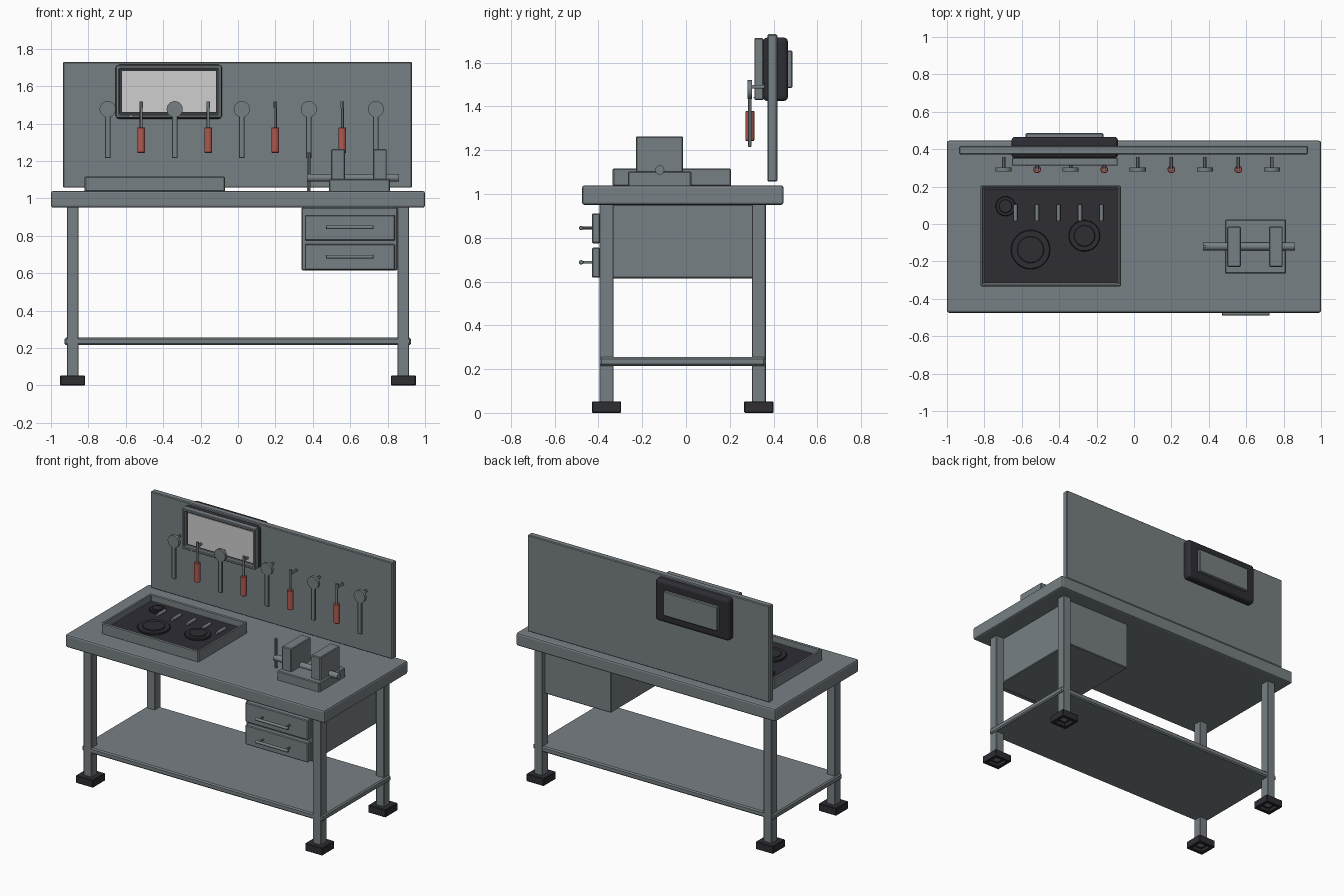
import bpy, bmesh, math
from mathutils import Vector

if "Cube" in bpy.data.objects:
    bpy.data.objects.remove(bpy.data.objects["Cube"])


def material(name, rgb):
    m = bpy.data.materials.new(name)
    m.diffuse_color = (*rgb, 1)
    m.use_nodes = True
    m.node_tree.nodes["Principled BSDF"].inputs["Base Color"].default_value = m.diffuse_color
    return m


GREY = material("steel grey", (0.185, 0.215, 0.228))
DARK = material("charcoal", (0.026, 0.026, 0.034))
RED = material("handle red", (0.43, 0.10, 0.08))
SCREEN = material("screen light grey", (0.62, 0.62, 0.62))
WHITE = material("indicator white", (0.95, 0.95, 0.95))


def finish(name, bm, mat, bevel=0, segments=1, smooth=False):
    me = bpy.data.meshes.new(name)
    bmesh.ops.recalc_face_normals(bm, faces=bm.faces)
    bm.to_mesh(me)
    bm.free()
    ob = bpy.data.objects.new(name, me)
    bpy.context.collection.objects.link(ob)
    me.materials.append(mat)
    if bevel:
        mod = ob.modifiers.new("Bevel", 'BEVEL')
        mod.width, mod.segments = bevel, segments
    if smooth:
        bpy.ops.object.select_all(action='DESELECT')
        ob.select_set(True)
        bpy.context.view_layer.objects.active = ob
        bpy.ops.object.shade_smooth_by_angle()
    return ob


def box_mesh(x, y, z):
    bm = bmesh.new()
    bmesh.ops.create_cube(bm, size=1)
    for v in bm.verts:
        v.co = [r[0] if c < 0 else r[1] for c, r in zip(v.co, (x, y, z))]
    return bm


def box(name, x, y, z, mat=GREY, bevel=0.005, segments=1):
    return finish(name, box_mesh(x, y, z), mat, bevel, segments)


def recessed_box(name, x, y, z, direction, rim, depth, mat, bevel=0.004):
    """Box whose face towards `direction` is sunk, leaving a rim."""
    bm = box_mesh(x, y, z)
    bm.normal_update()
    d = Vector(direction)
    face = max(bm.faces, key=lambda f: f.normal.dot(d))
    bmesh.ops.inset_individual(bm, faces=[face], thickness=rim)
    floor = bmesh.ops.extrude_discrete_faces(bm, faces=[face])["faces"][0]
    bmesh.ops.translate(bm, verts=floor.verts, vec=-d * depth)
    return finish(name, bm, mat, bevel)


def rod(name, a, b, r, mat=GREY, sides=20, bevel=0):
    """Cylinder between two points."""
    a, b = Vector(a), Vector(b)
    bm = bmesh.new()
    bmesh.ops.create_cone(bm, cap_ends=True, segments=sides, radius1=r,
                          radius2=r, depth=(b - a).length)
    rot = (b - a).to_track_quat('Z', 'Y').to_matrix()
    for v in bm.verts:
        v.co = rot @ v.co + (a + b) / 2
    return finish(name, bm, mat, bevel, 1, sides > 8)


# Bench top and lower shelf
box("bench_top", (-1, 1), (-0.475, 0.446), (0.95, 1.04), bevel=0.012, segments=2)
box("lower_shelf", (-0.928, 0.926), (-0.395, 0.363), (0.215, 0.255), bevel=0.008)

# Legs with hollow feet
for sx in (-1, 1):
    for yc, end in ((-0.363, "front"), (0.333, "back")):
        x = sx * 0.884
        box(end + "_leg", (x - 0.031, x + 0.031), (yc - 0.032, yc + 0.032),
            (0.025, 0.96), bevel=0.003)
        recessed_box(end + "_foot", (x - 0.067, x + 0.067), (yc - 0.067, yc + 0.067),
                     (0, 0.053), (0, 0, -1), 0.034, 0.03, DARK)

# Drawer cabinet, drawer fronts and pull handles
box("drawer_cabinet", (0.34, 0.853), (-0.395, 0.34), (0.615, 0.952))
for z0 in (0.618, 0.775):
    box("drawer_front", (0.357, 0.84), (-0.43, -0.393), (z0, z0 + 0.137))
    zh = z0 + 0.07
    rod("drawer_handle", (0.47, -0.479, zh), (0.725, -0.479, zh), 0.01, sides=14, bevel=0.002)
    for x in (0.495, 0.70):
        rod("handle_post", (x, -0.425, zh), (x, -0.479, zh), 0.006, sides=12)

# Back board
box("back_board", (-0.935, 0.93), (0.372, 0.417), (1.057, 1.73))

# Monitor through the board
box("monitor_body", (-0.655, -0.085), (0.352, 0.466), (1.425, 1.715), DARK, 0.02, 3)
recessed_box("monitor_frame", (-0.653, -0.087), (0.312, 0.354), (1.43, 1.712),
             (0, -1, 0), 0.026, 0.03, GREY)
box("screen_border", (-0.628, -0.112), (0.338, 0.343), (1.455, 1.687), DARK, 0)
box("screen", (-0.62, -0.118), (0.333, 0.339), (1.463, 1.68), SCREEN, 0)
box("indicator_light", (-0.578, -0.566), (0.309, 0.313), (1.438, 1.444), WHITE, 0)
box("monitor_back_panel", (-0.58, -0.163), (0.46, 0.486), (1.485, 1.655))

# Hanging tools, alternating spanner and screwdriver, each on a hook
TY = 0.292
for i in range(9):
    x = -0.697 + i * 0.1793
    rod("hook", (x, TY, 1.49), (x, 0.358, 1.49), 0.009, sides=12)
    if i % 2 == 0:
        rod("spanner_head", (x, TY - 0.01, 1.477), (x, TY + 0.01, 1.477), 0.043, sides=24)
        box("spanner_handle", (x - 0.015, x + 0.015), (TY - 0.008, TY + 0.008),
            (1.215, 1.445), bevel=0.003)
    else:
        rod("hook_tip", (x, TY, 1.482), (x, TY, 1.518), 0.009, sides=12)
        rod("screwdriver_shaft", (x, TY, 1.37), (x, TY, 1.50), 0.008, sides=12)
        rod("screwdriver_handle", (x, TY, 1.243), (x, TY, 1.38), 0.022, RED, 8, 0.004)

# Cooktop tray with dark plate
recessed_box("cooktop_tray", (-0.82, -0.07), (-0.335, 0.206), (1.035, 1.117),
             (0, 0, 1), 0.018, 0.052, GREY, 0.006)
box("cooktop_plate", (-0.801, -0.089), (-0.316, 0.187), (1.062, 1.072), DARK, 0)

# Burners: a disc with a raised centre
for x, y, r in ((-0.553, -0.137, 0.105), (-0.265, -0.063, 0.084), (-0.687, 0.095, 0.053)):
    rod("burner_ring", (x, y, 1.07), (x, y, 1.086), r, DARK, 32, 0.004)
    rod("burner_cap", (x, y, 1.08), (x, y, 1.092), r * 0.68, DARK, 32, 0.003)

# Control bars on the cooktop
for i in range(5):
    x = -0.634 + i * 0.115
    rod("control_bar", (x, 0.015, 1.083), (x, 0.105, 1.083), 0.011, sides=14)

# Bench vise
box("vise_base", (0.487, 0.813), (-0.265, 0.024), (1.035, 1.103))
for x in (0.498, 0.722):
    box("vise_jaw", (x, x + 0.073), (-0.229, -0.013), (1.095, 1.263))
rod("vise_screw", (0.368, -0.12, 1.11), (0.862, -0.12, 1.11), 0.021, sides=20)
rod("vise_turning_bar", (0.378, -0.12, 1.04), (0.378, -0.12, 1.245), 0.009, sides=12)
